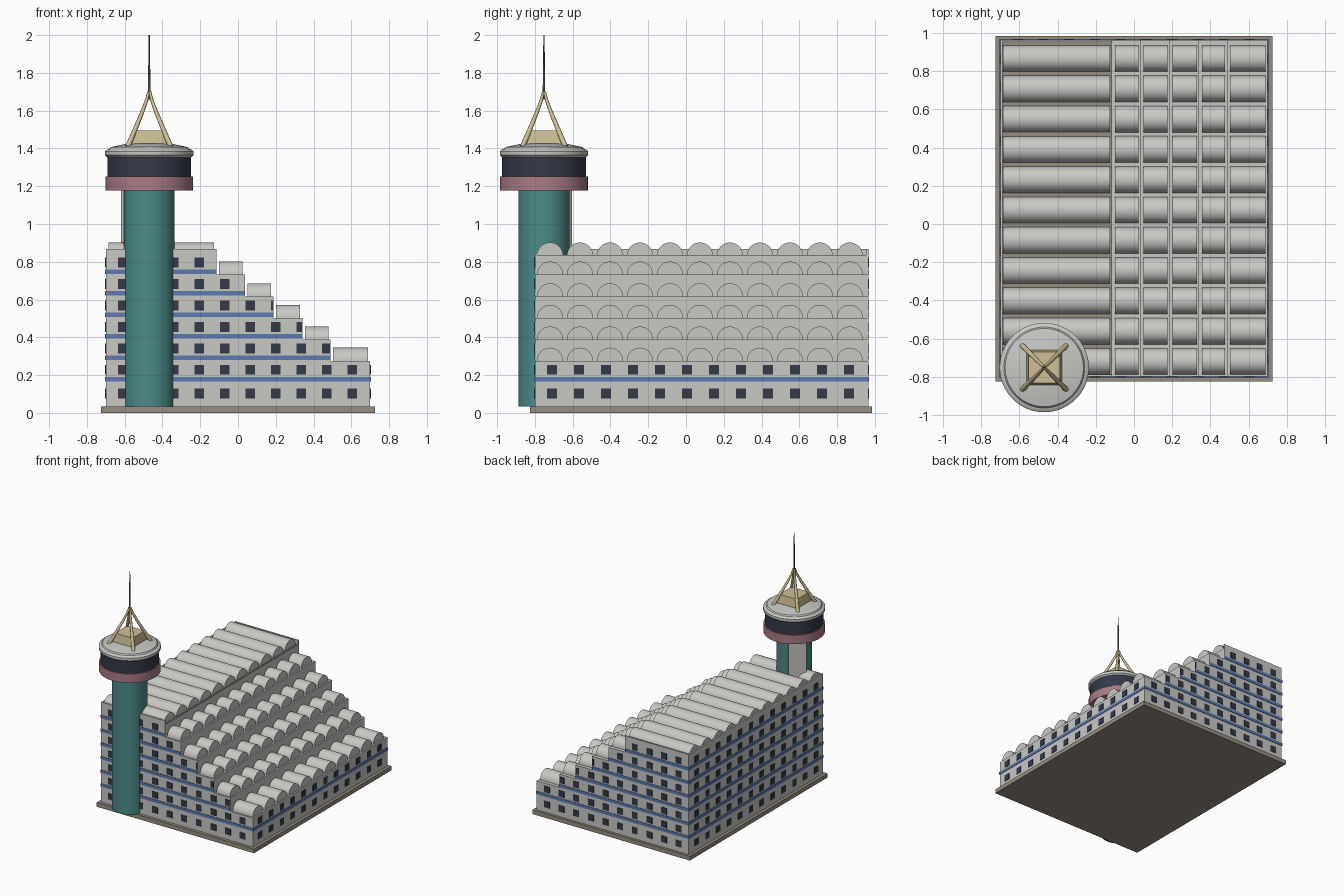
import bpy, bmesh, math
from mathutils import Matrix, Vector

cube = bpy.data.objects.get("Cube")
if cube:
    bpy.data.objects.remove(cube, do_unlink=True)


def material(name, r, g, b):
    m = bpy.data.materials.new(name)
    m.use_nodes = True
    m.diffuse_color = (r, g, b, 1)
    m.node_tree.nodes["Principled BSDF"].inputs["Base Color"].default_value = (r, g, b, 1)
    return m


CONCRETE = material("pale concrete", .58, .58, .56)
STONE = material("brown stone", .30, .27, .22)
BLUE = material("blue trim", .11, .19, .45)
GLASS = material("dark glass", .035, .04, .065)
TEAL = material("teal", .07, .26, .25)
PINK = material("dusty pink", .40, .20, .24)
CREAM = material("cream", .62, .52, .30)
METAL = material("mast metal", .10, .09, .08)


def finish(name, bm, mat, smooth=False):
    bmesh.ops.recalc_face_normals(bm, faces=bm.faces)
    me = bpy.data.meshes.new(name)
    bm.to_mesh(me)
    bm.free()
    me.materials.append(mat)
    ob = bpy.data.objects.new(name, me)
    bpy.context.collection.objects.link(ob)
    if smooth:
        bpy.ops.object.select_all(action='DESELECT')
        ob.select_set(True)
        bpy.context.view_layer.objects.active = ob
        bpy.ops.object.shade_smooth_by_angle(angle=math.radians(35))
    return ob


def add_box(bm, x0, x1, y0, y1, z0, z1):
    mat = Matrix.Translation(((x0 + x1) / 2, (y0 + y1) / 2, (z0 + z1) / 2))
    bmesh.ops.create_cube(bm, size=1, matrix=mat @ Matrix.Diagonal((x1 - x0, y1 - y0, z1 - z0, 1)))


def box(name, mat, *bounds):
    bm = bmesh.new()
    add_box(bm, *bounds)
    return finish(name, bm, mat)


def extrude(bm, points, direction):
    face = bm.faces.new([bm.verts.new(p) for p in points])
    new = bmesh.ops.extrude_face_region(bm, geom=[face])["geom"]
    bmesh.ops.translate(bm, vec=direction, verts=[v for v in new if isinstance(v, bmesh.types.BMVert)])


def lathe(name, mat, profile, cx, cy, steps=64):
    bm = bmesh.new()
    vs = [bm.verts.new((cx + r, cy, z)) for r, z in profile]
    edges = [bm.edges.new(pair) for pair in zip(vs, vs[1:])]
    bmesh.ops.spin(bm, geom=vs + edges, cent=(cx, cy, 0), axis=(0, 0, 1),
                   angle=math.tau, steps=steps, use_duplicate=False)
    bmesh.ops.remove_doubles(bm, verts=bm.verts, dist=1e-5)
    return finish(name, bm, mat, True)


# Building limits, and each terrace as (outer x, roof z)
X0, X1, Y0, Y1, GROUND = -.70, .70, -.80, .965, .035
TERRACES = [(-.114, .833), (.036, .732), (.188, .617), (.341, .503), (.49, .388), (X1, .276)]

box("plinth", STONE, -.725, .725, -.825, .985, 0, GROUND)

# Stepped body
outline = [(X0, GROUND), (X0, TERRACES[0][1])]
for i, (x, z) in enumerate(TERRACES):
    outline.append((x, z))
    outline.append((x, TERRACES[i + 1][1] if i < 5 else GROUND))
bm = bmesh.new()
extrude(bm, [(x, Y0, z) for x, z in outline], (0, Y1 - Y0, 0))
finish("stepped_body", bm, CONCRETE)

# Upper roof and its parapet on three sides
roof_x, roof_z = TERRACES[0]
box("upper_roof", STONE, X0 + .01, roof_x - .003, Y0 + .01, Y1 - .01, roof_z - .01, roof_z + .003)
bm = bmesh.new()
add_box(bm, X0, roof_x, Y0, Y0 + .012, roof_z - .01, .868)
add_box(bm, X0, roof_x, Y1 - .012, Y1, roof_z - .01, .868)
add_box(bm, X0, X0 + .012, Y0, Y1, roof_z - .01, .868)
finish("parapet", bm, CONCRETE)

# Barrel vaults on every terrace
bm = bmesh.new()
R = .069
inner = X0
for x, z in TERRACES:
    for k in range(11):
        yc = -.72 + k * .1587
        arc = [(inner + .014, yc + R * math.cos(math.pi * a / 20), z + R * math.sin(math.pi * a / 20))
               for a in range(21)]
        extrude(bm, arc, (x - inner - .026, 0, 0))
    inner = x
finish("barrel_vaults", bm, CONCRETE, True)

# Blue floor bands; each stops at the edge of its own storey
PLATE = .004
for i in range(6):
    z = .178 + i * .114
    edge = TERRACES[5 - i][0]
    box(f"floor_band_{i + 1}", BLUE, X0 - PLATE, edge + (PLATE if i == 0 else -.001),
        Y0 - PLATE, Y1 + PLATE, z - .012, z + .012)

# Windows, clipped at the edge of each storey
bm = bmesh.new()
H = .026
for row in range(7):
    z = .103 if row == 0 else .228 + (row - 1) * .1135
    edge = TERRACES[min(5, 6 - row)][0]
    for col in range(10):
        x = -.61 + col * .135
        right = min(x + H, edge - .002)
        if right - x + H > .008:
            for y in (Y0, Y1):
                add_box(bm, x - H, right, y - PLATE, y + PLATE, z - H, z + H)
    for col in range(12):
        y = -.71 + col * .143
        for x in (X0, X1) if row < 2 else (X0,):
            add_box(bm, x - PLATE, x + PLATE, y - H, y + H, z - H, z + H)
finish("windows", bm, GLASS)

# Tower shaft with a flat lift core on the rear diagonal
TX, TY = -.47, -.752
lathe("tower_shaft", TEAL, [(0, GROUND), (.135, GROUND), (.135, 1.19), (0, 1.19)], TX, TY)
core = box("lift_core", CONCRETE, -.068, .068, 0, .142, GROUND, 1.19)
core.matrix_world = Matrix.Translation((TX, TY, 0)) @ Matrix.Rotation(math.pi / 4, 4, 'Z')

# Observation pod
lathe("pod_lower_ring", PINK, [(0, 1.178), (.232, 1.178), (.232, 1.252), (0, 1.252)], TX, TY)
lathe("pod_glazing", GLASS, [(0, 1.25), (.222, 1.25), (.222, 1.355), (0, 1.355)], TX, TY)
lathe("pod_roof", CONCRETE, [(0, 1.353), (.222, 1.353), (.234, 1.364), (.234, 1.385), (.222, 1.395),
                             (.212, 1.397), (.205, 1.407), (.12, 1.425), (0, 1.428)], TX, TY)

# Tapered block on the pod roof
bm = bmesh.new()
bmesh.ops.create_cone(bm, cap_ends=True, segments=4, radius1=.094 * math.sqrt(2), radius2=.082 * math.sqrt(2),
                      depth=.08, matrix=Matrix.Translation((TX, TY, 1.456)) @ Matrix.Rotation(math.pi / 4, 4, 'Z'))
finish("roof_block", bm, CREAM)

# Four curved legs meeting under the mast
LEG = [(.114, 1.408, 1.3), (.077, 1.495, 1.15), (.038, 1.59, .95), (.014, 1.655, .8), (.004, 1.70, .6)]
for n, (sx, sy) in enumerate([(1, 1), (-1, 1), (-1, -1), (1, -1)]):
    cu = bpy.data.curves.new("mast_leg", 'CURVE')
    cu.dimensions = '3D'
    cu.bevel_depth = .011
    cu.bevel_resolution = 2
    cu.use_fill_caps = True
    sp = cu.splines.new('POLY')
    sp.points.add(len(LEG) - 1)
    for p, (s, z, w) in zip(sp.points, LEG):
        p.co = (TX + sx * s, TY + sy * s, z, 1)
        p.radius = w
    cu.materials.append(CREAM)
    bpy.context.collection.objects.link(bpy.data.objects.new(f"mast_leg_{n + 1}", cu))

lathe("mast", METAL, [(0, 1.66), (.007, 1.66), (.006, 1.78), (.003, 2.0), (0, 2.0)], TX, TY, 12)
